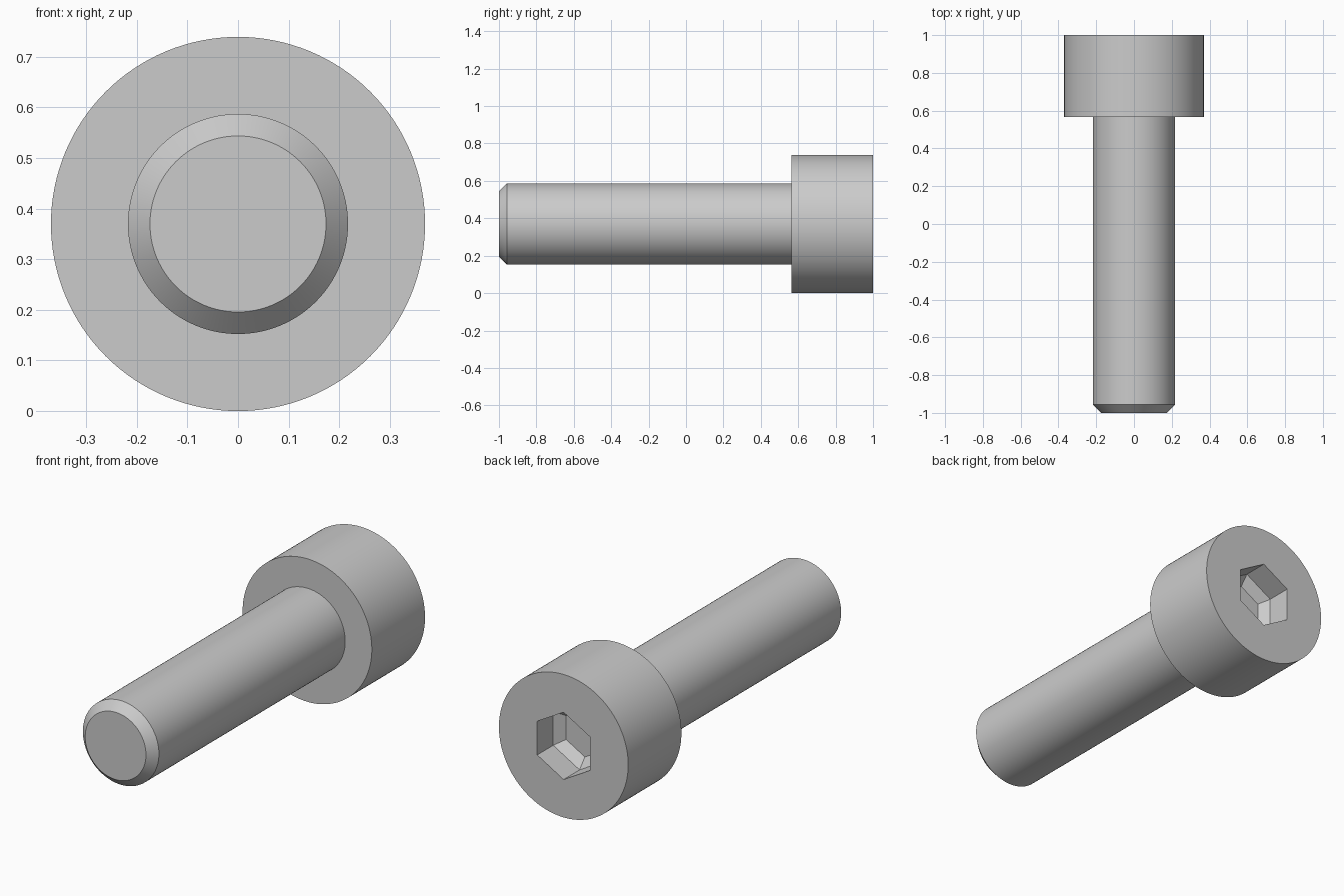
import bpy
import bmesh
import math

cube = bpy.data.objects.get("Cube")
if cube:
    bpy.data.objects.remove(cube, do_unlink=True)

# Dimensions
UNIT = 2 / 23
HEAD_R = 4.25 * UNIT
SHANK_R = 2.5 * UNIT
HEAD_LEN = 5 * UNIT
CHAMFER = 0.5 * UNIT
SOCKET_R = 2 * UNIT
SOCKET_DEPTH = 2 * UNIT

steel = bpy.data.materials.new("grey_steel")
steel.use_nodes = True
colour = (0.6, 0.6, 0.6, 1)
steel.diffuse_color = colour
steel.node_tree.nodes["Principled BSDF"].inputs["Base Color"].default_value = colour


def revolve(name, profile, sides):
    """Sweep (radius, y) points around the screw axis and cap both ends."""
    bm = bmesh.new()
    rings = []
    for r, y in profile:
        angles = [math.pi / 2 + math.tau * i / sides for i in range(sides)]
        rings.append([bm.verts.new((r * math.cos(a), y, HEAD_R + r * math.sin(a)))
                      for a in angles])
    for lower, upper in zip(rings, rings[1:]):
        for i in range(sides):
            j = (i + 1) % sides
            bm.faces.new((lower[i], lower[j], upper[j], upper[i]))
    bm.faces.new(rings[0])
    bm.faces.new(rings[-1])
    bmesh.ops.recalc_face_normals(bm, faces=bm.faces)
    mesh = bpy.data.meshes.new(name)
    bm.to_mesh(mesh)
    bm.free()
    mesh.materials.append(steel)
    obj = bpy.data.objects.new(name, mesh)
    bpy.context.collection.objects.link(obj)
    return obj


# Chamfered shank and cylindrical head
screw = revolve("socket_head_screw", [
    (SHANK_R - CHAMFER, -1),
    (SHANK_R, -1 + CHAMFER),
    (SHANK_R, 1 - HEAD_LEN),
    (HEAD_R, 1 - HEAD_LEN),
    (HEAD_R, 1),
], 128)

# Hexagonal socket with a bevelled floor
floor_r = SOCKET_R - CHAMFER / math.cos(math.pi / 6)
cutter = revolve("socket_cutter", [
    (floor_r, 1 - SOCKET_DEPTH),
    (SOCKET_R, 1 - SOCKET_DEPTH + CHAMFER),
    (SOCKET_R, 1.1),
], 6)
cutter.hide_render = True

cut = screw.modifiers.new("socket", 'BOOLEAN')
cut.operation = 'DIFFERENCE'
cut.solver = 'EXACT'
cut.object = cutter

bpy.ops.object.select_all(action='DESELECT')
screw.select_set(True)
bpy.context.view_layer.objects.active = screw
bpy.ops.object.modifier_apply(modifier=cut.name)
bpy.data.objects.remove(cutter, do_unlink=True)

# Smooth round walls, crisp rims and socket
bpy.ops.object.shade_smooth_by_angle(angle=math.radians(30))
